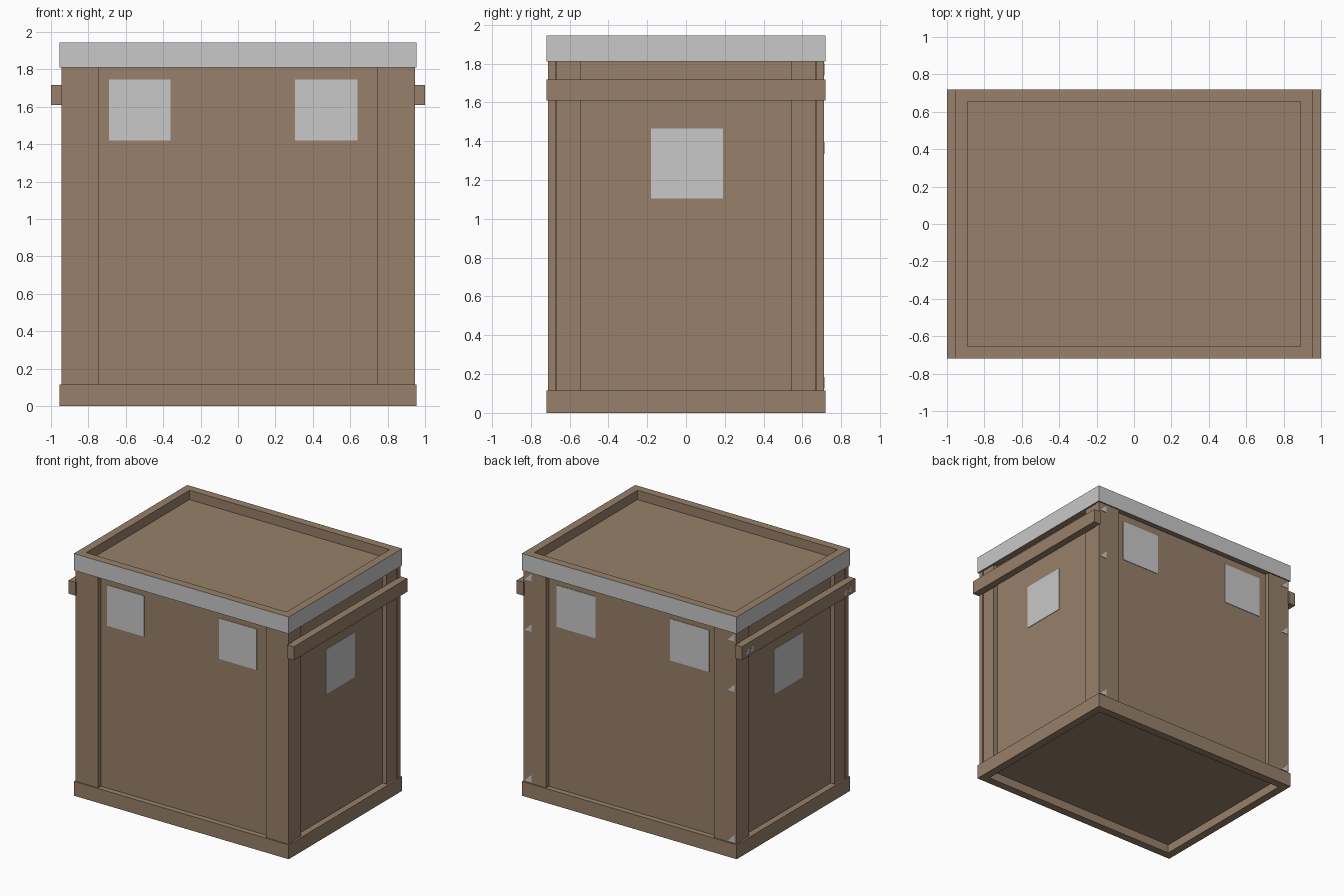
import bpy, bmesh

if "Cube" in bpy.data.objects:
    bpy.data.objects.remove(bpy.data.objects["Cube"])


def material(name, rgb):
    m = bpy.data.materials.new(name)
    m.diffuse_color = (*rgb, 1)
    m.use_nodes = True
    m.node_tree.nodes["Principled BSDF"].inputs["Base Color"].default_value = m.diffuse_color
    return m


WOOD = material("brown wood", (0.314, 0.216, 0.144))
GREY = material("light grey", (0.578, 0.578, 0.578))


def finish(name, bm, *mats):
    bmesh.ops.recalc_face_normals(bm, faces=bm.faces)
    me = bpy.data.meshes.new(name)
    bm.to_mesh(me)
    bm.free()
    for m in mats:
        me.materials.append(m)
    ob = bpy.data.objects.new(name, me)
    bpy.context.collection.objects.link(ob)
    return ob


def box(name, x, y, z, mat=WOOD):
    bm = bmesh.new()
    bmesh.ops.create_cube(bm, size=1)
    for v in bm.verts:
        v.co = [(r[0] + r[1]) / 2 + c * abs(r[1] - r[0]) for r, c in zip((x, y, z), v.co)]
    return finish(name, bm, mat)


def frame(name, outer, inner, z0, z1, grey_sides=False):
    """Rectangular ring; the outer walls can be grey."""
    bm = bmesh.new()
    corners = [(-1, -1), (1, -1), (1, 1), (-1, 1)]
    loops = [[bm.verts.new((a * w, b * d, z)) for a, b in corners]
             for (w, d), z in ((outer, z0), (outer, z1), (inner, z1), (inner, z0))]
    for k in range(4):
        p, q = loops[k], loops[(k + 1) % 4]
        for i in range(4):
            j = (i + 1) % 4
            f = bm.faces.new((p[i], p[j], q[j], q[i]))
            f.material_index = 1 if grey_sides and k == 0 else 0
    return finish(name, bm, WOOD, GREY)


def triangle_plate(name, points, offset):
    """Thin triangular fastener extruded by a small offset."""
    bm = bmesh.new()
    f = bm.faces.new([bm.verts.new(p) for p in points])
    out = bmesh.ops.extrude_face_region(bm, geom=[f])
    bmesh.ops.translate(bm, vec=offset,
                        verts=[g for g in out["geom"] if isinstance(g, bmesh.types.BMVert)])
    return finish(name, bm, GREY)


PX, PY = 0.904, 0.675   # panel planes
T = 0.004               # plate thickness

# Core panels, with recessed top and bottom
box("panel_core", (-PX, PX), (-PY, PY), (0.07, 1.87))

# Base frame and grey-edged top rim
frame("base_frame", (0.955, 0.72), (0.89, 0.655), 0, 0.115)
frame("top_rim", (0.955, 0.72), (0.89, 0.655), 1.81, 1.945, True)

# Corner boards on all four sides, and the side handle bars
for sx in (-1, 1):
    for sy in (-1, 1):
        box("face_corner_board", (sx * 0.745, sx * 0.945), (sy * (PY - 0.005), sy * 0.71), (0.1, 1.82))
        box("side_corner_board", (sx * 0.89, sx * 0.94), (sy * 0.545, sy * 0.667), (0.1, 1.82))
    box("handle_bar", (sx * 0.94, sx * 1.0), (-0.72, 0.72), (1.61, 1.718))

# Square labels on front, back and both sides
for x in ((-0.69, -0.36), (0.305, 0.64)):
    box("front_label", x, (-PY - T, -PY + T), (1.42, 1.747), GREY)
for x in ((-0.68, -0.335), (0.33, 0.675)):
    box("back_label", x, (PY - T, PY + T), (1.415, 1.75), GREY)
for s in (-1, 1):
    box("side_label", (s * (PX - T), s * (PX + T)), (s * -0.18, s * 0.19), (1.105, 1.465), GREY)

# Small fasteners on the back boards
for x in (0.935, -0.87):
    for z in (1.74, 1.335, 0.125):
        triangle_plate("back_fastener", [(x, 0.71, z), (x - 0.06, 0.71, z), (x - 0.06, 0.71, z + 0.06)],
                       (0, T, 0))

# Small fasteners on the left handle bar
for y in (0.675, 0.62, -0.57, -0.625):
    triangle_plate("handle_fastener", [(-1, y, 1.635), (-1, y - 0.045, 1.635), (-1, y - 0.045, 1.685)],
                   (-T / 4, 0, 0))
